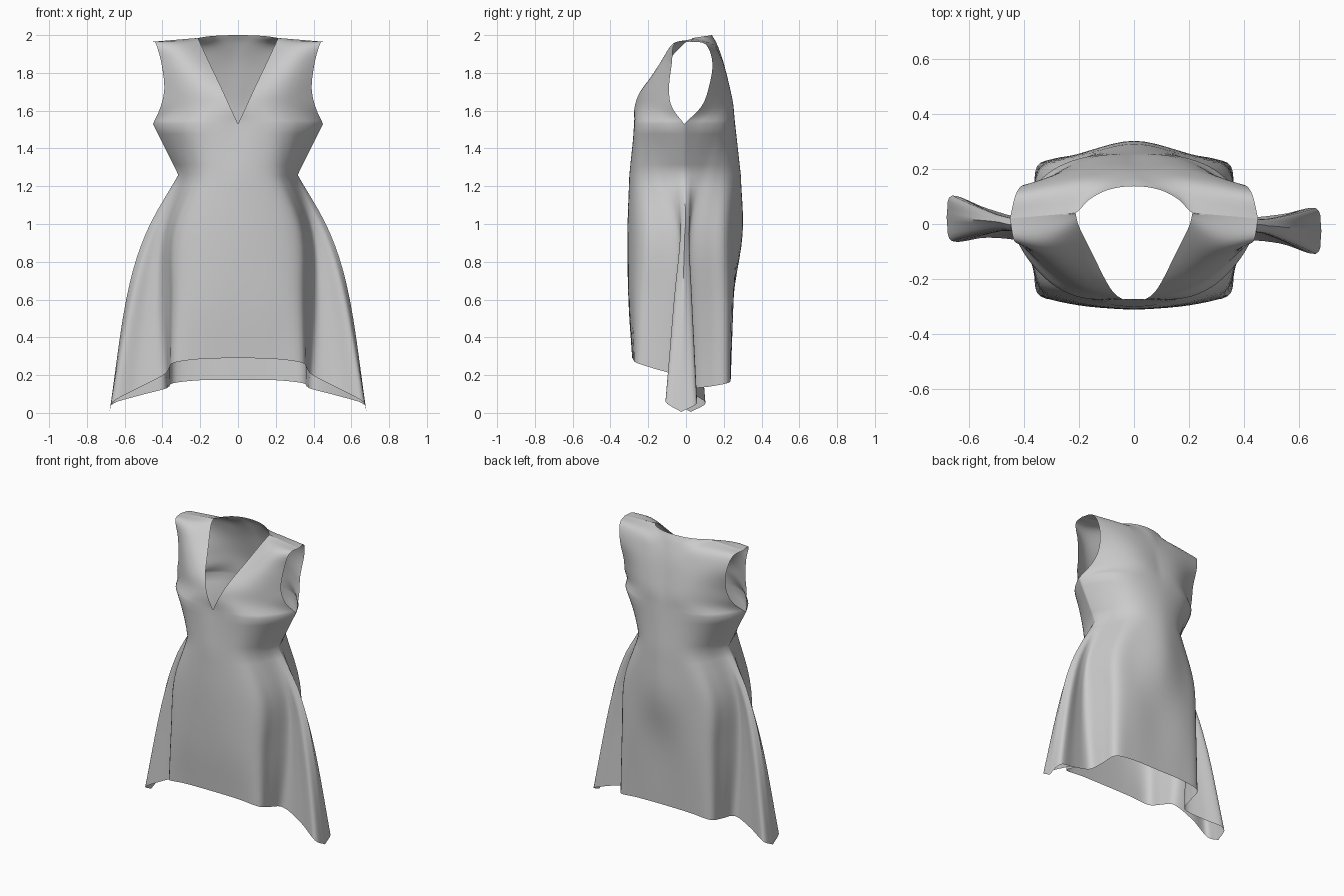
import bpy, bmesh, math

if "Cube" in bpy.data.objects:
    bpy.data.objects.remove(bpy.data.objects["Cube"])

N = 8      # control points per cross-section row, centre (or neck) to side
SUB = 5    # spline steps between control points


def lerp(a, b, t):
    return a + (b - a) * t


def beyond(p, q):
    """Phantom point that extends the line q-p past p."""
    return tuple(2 * a - b for a, b in zip(p, q))


def spline(pts, sub, before=None):
    """Catmull-Rom through 3D points."""
    ext = [before or beyond(pts[0], pts[1])] + list(pts) + [beyond(pts[-1], pts[-2])]
    out = []
    for p0, p1, p2, p3 in zip(ext, ext[1:], ext[2:], ext[3:]):
        for s in range(sub):
            t = s / sub
            h1 = 2 * t**3 - 3 * t**2 + 1
            h3, h4 = t**3 - 2 * t**2 + t, t**3 - t**2
            out.append(tuple(h1 * b + (1 - h1) * c + (h3 * (c - a) + h4 * (d - b)) / 2
                             for a, b, c, d in zip(p0, p1, p2, p3)))
    out.append(tuple(pts[-1]))
    return out


def row_spline(row):
    """Cross-section curve, running smoothly through the centre line."""
    x, y, z = row[1]
    return spline(row, SUB, (-x, y, z) if row[0][0] == 0 else None)


def column_spline(col):
    """Vertical curve with creases at the waist (3) and underarm (4)."""
    return (spline(col[:4], SUB)[:-1] + spline(col[3:5], SUB)[:-1]
            + spline(col[4:], SUB))


def level(z, xs, ys):
    """Cross-section row; z is one height or one height per point."""
    zs = z if isinstance(z, list) else [z] * N
    return list(zip(xs, ys, zs))


def yoke(z, inner, outer, bulge):
    """Upper row from the neck or centre to the armhole edge."""
    row = []
    for i in range(N):
        t = i / (N - 1)
        row.append((lerp(inner[0], outer[0], t),
                    lerp(inner[1], outer[1], t) + bulge * math.sin(math.pi * t), z))
    return row


# Half widths shared by front and back, so the side seams meet
x_hem = [0, .20, .34, .365, .395, .53, .66, .68]
x_low = [0, .20, .33, .365, .41, .48, .56, .592]
x_hip = [0, .20, .32, .36, .39, .42, .46, .488]
x_waist = [0, .12, .20, .25, .28, .297, .31, .316]
x_bust = [0, .10, .20, .28, .34, .39, .425, .45]

# Front panel: skirt with side flares, bodice, V-neck edge and shoulder
front = [
    level([.29, .285, .265, .235, .20, .13, .06, .005], x_hem,
          [-.285, -.28, -.262, -.17, -.07, -.06, -.085, 0]),
    level(.60, x_low, [-.305, -.295, -.255, -.16, -.05, -.035, -.05, 0]),
    level(.95, x_hip, [-.31, -.288, -.235, -.14, -.05, -.03, -.025, 0]),
    level(1.26, x_waist, [-.30, -.285, -.25, -.19, -.125, -.075, -.035, -.01]),
    level(1.53, x_bust, [-.272, -.275, -.265, -.23, -.18, -.12, -.06, -.01]),
    yoke(1.62, (.042, -.272), (.41, -.075), -.05),
    yoke(1.72, (.088, -.23), (.39, -.09), -.04),
    yoke(1.85, (.15, -.11), (.405, -.075), -.045),
    yoke(1.955, (.199, -.01), (.435, -.06), -.03),
    [(lerp(.212, .45, i / 7), lerp(.04, .02, i / 7), lerp(1.985, 1.965, i / 7))
     for i in range(N)],
]

# Back panel: top row follows the neck arc, then the shoulder seam
back = [
    level([.175, .173, .158, .14, .125, .09, .05, .005], x_hem,
          [.235, .236, .222, .13, .03, .045, .08, 0]),
    level(.60, x_low, [.25, .25, .22, .13, .02, .02, .045, 0]),
    level(.95, x_hip, [.30, .255, .21, .12, .03, .015, .02, 0]),
    level(1.26, x_waist, [.29, .268, .22, .155, .09, .05, .015, -.01]),
    level(1.53, x_bust, [.26, .255, .237, .205, .16, .10, .04, -.01]),
    yoke(1.62, (0, .25), (.41, .08), .06),
    yoke(1.72, (0, .23), (.39, .12), .042),
    yoke(1.85, (0, .20), (.405, .14), .018),
    yoke(1.95, (0, .165), (.43, .105), .005),
    level([2.0, 1.998, 1.993, 1.985, 1.98, 1.975, 1.97, 1.965],
          [0, .09, .16, .212, .27, .33, .39, .45],
          [.137, .125, .09, .04, .035, .03, .025, .02]),
]


def add_panel(bm, rows, side):
    """Loft one half panel; side is 1 for right, -1 for left."""
    rows = [row_spline(r) for r in rows]
    columns = [column_spline(c) for c in zip(*rows)]
    grid = []
    for col in columns:
        verts = []
        for x, y, z in col:
            # the two side flares swing opposite ways
            swing = max(0, (x - .42) / .26) if z < 1 else 0
            verts.append(bm.verts.new((side * x, y - side * .025 * swing, z)))
        grid.append(verts)
    for a, b in zip(grid, grid[1:]):
        for j in range(len(a) - 1):
            bm.faces.new((a[j], b[j], b[j + 1], a[j + 1]))


# Sew the four half panels into one open garment
bm = bmesh.new()
for panel in (front, back):
    for side in (1, -1):
        add_panel(bm, panel, side)
bmesh.ops.remove_doubles(bm, verts=bm.verts, dist=0.0004)
bmesh.ops.recalc_face_normals(bm, faces=bm.faces)
mesh = bpy.data.meshes.new("dress")
bm.to_mesh(mesh)
bm.free()
dress = bpy.data.objects.new("dress", mesh)
bpy.context.collection.objects.link(dress)
bpy.context.view_layer.objects.active = dress
dress.select_set(True)
bpy.ops.object.shade_smooth_by_angle(angle=math.radians(60))
